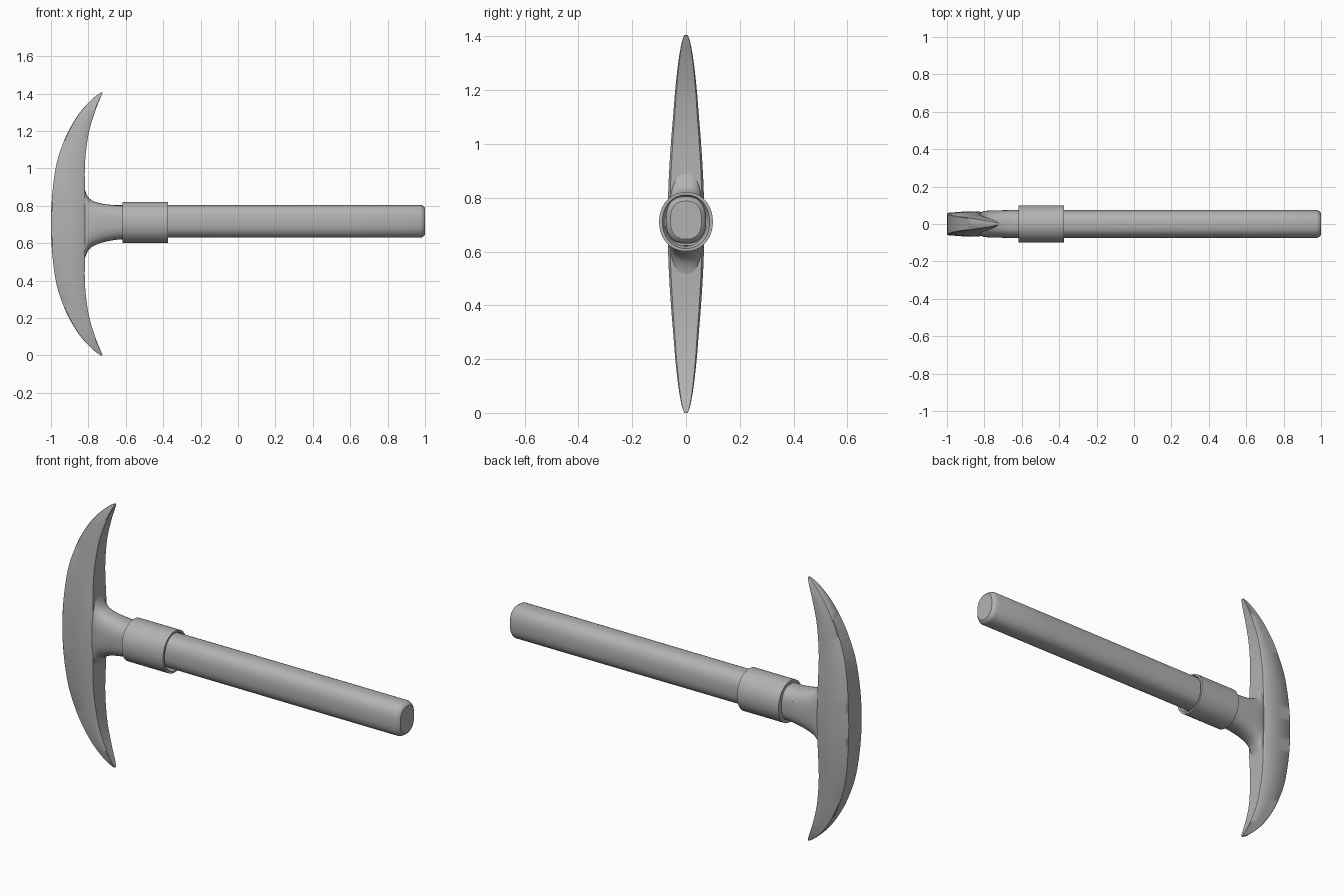
import bpy, bmesh, math

if "Cube" in bpy.data.objects:
    bpy.data.objects.remove(bpy.data.objects["Cube"])

steel = bpy.data.materials.new("plain grey")
steel.diffuse_color = (0.45, 0.45, 0.45, 1)
steel.use_nodes = True
steel.node_tree.nodes["Principled BSDF"].inputs["Base Color"].default_value = steel.diffuse_color


def spline(rows, steps):
    """Catmull-Rom interpolation through rows of numbers."""
    out = []
    for i in range(len(rows) - 1):
        a, b = rows[max(i - 1, 0)], rows[i]
        c, d = rows[i + 1], rows[min(i + 2, len(rows) - 1)]
        for s in range(steps):
            t = s / steps
            out.append([0.5 * (2 * q + (r - p) * t + (2 * p - 5 * q + 4 * r - w) * t * t
                               + (3 * q - p - 3 * r + w) * t ** 3)
                        for p, q, r, w in zip(a, b, c, d)])
    return out + [list(rows[-1])]


def loft(name, rings, closed=False, angle=35):
    """Skin a list of point rings, capped at both ends or closed into a tube."""
    bm = bmesh.new()
    loops = [[bm.verts.new(p) for p in ring] for ring in rings]
    n = len(loops[0])
    pairs = list(zip(loops, loops[1:]))
    if closed:
        pairs.append((loops[-1], loops[0]))
    else:
        bm.faces.new(loops[0])
        bm.faces.new(loops[-1])
    for a, b in pairs:
        for i in range(n):
            j = (i + 1) % n
            bm.faces.new((a[i], a[j], b[j], b[i]))
    bmesh.ops.recalc_face_normals(bm, faces=bm.faces)
    me = bpy.data.meshes.new(name)
    bm.to_mesh(me)
    bm.free()
    me.materials.append(steel)
    ob = bpy.data.objects.new(name, me)
    bpy.context.collection.objects.link(ob)
    bpy.ops.object.select_all(action='DESELECT')
    ob.select_set(True)
    bpy.context.view_layer.objects.active = ob
    bpy.ops.object.shade_smooth_by_angle(angle=math.radians(angle))
    return ob


def oval(x, cz, hy, hz, power=2.0, n=48):
    """Superellipse ring across the x axis."""
    def f(v):
        return math.copysign(abs(v) ** (2 / power), v)
    return [(x, hy * f(math.cos(math.tau * i / n)),
             cz + hz * f(math.sin(math.tau * i / n))) for i in range(n)]


# Handle: rounded bar with a softened butt
loft("handle", [oval(x, 0.717, hy, hz, 2.5) for x, hy, hz in (
    (-0.68, 0.074, 0.086), (-0.3, 0.074, 0.087), (0.6, 0.075, 0.088), (0.975, 0.075, 0.088),
    (0.985, 0.072, 0.085), (0.994, 0.066, 0.079), (1.0, 0.058, 0.071))])

# Collar: open tube with a thin lip around the handle
loft("collar", [oval(x, 0.711, hy, hz, 2.1) for x, hy, hz in (
    (-0.617, 0.1, 0.11), (-0.373, 0.1, 0.11), (-0.373, 0.088, 0.1),
    (-0.395, 0.076, 0.09), (-0.617, 0.076, 0.09))], closed=True)

# Neck: flares from the collar into the head
neck = spline([(-0.60, 0.711, 0.074, 0.089), (-0.66, 0.71, 0.074, 0.093),
               (-0.73, 0.707, 0.073, 0.105), (-0.785, 0.704, 0.071, 0.127),
               (-0.812, 0.703, 0.066, 0.165), (-0.826, 0.703, 0.058, 0.22)], 5)
loft("neck", [oval(x, cz, hy, hz, 2.6) for x, cz, hy, hz in neck])

# Head: crescent, given as height offset, outer x, inner x, half thickness
half = [(0.0, -1.0, -0.815, 0.068), (0.15, -0.994, -0.818, 0.065),
        (0.30, -0.975, -0.819, 0.056), (0.40, -0.947, -0.811, 0.048),
        (0.50, -0.905, -0.795, 0.040), (0.60, -0.843, -0.765, 0.029),
        (0.67, -0.778, -0.737, 0.017), (0.702, -0.734, -0.724, 0.007)]
crescent = spline([(-z, a, b, t) for z, a, b, t in half[:0:-1]] + half, 4)


def blade_section(dz, outer, inner, t):
    z, w, mid = 0.7025 + dz, inner - outer, (inner + outer) / 2
    side = [(outer, 0.80), (outer + 0.03 * w, 0.88), (mid, 0.98),
            (inner - 0.06 * w, 1.0), (inner, 0.88)]
    return [(x, -k * t, z) for x, k in side] + [(x, k * t, z) for x, k in reversed(side)]


loft("crescent_head", [blade_section(*row) for row in crescent], angle=40)
